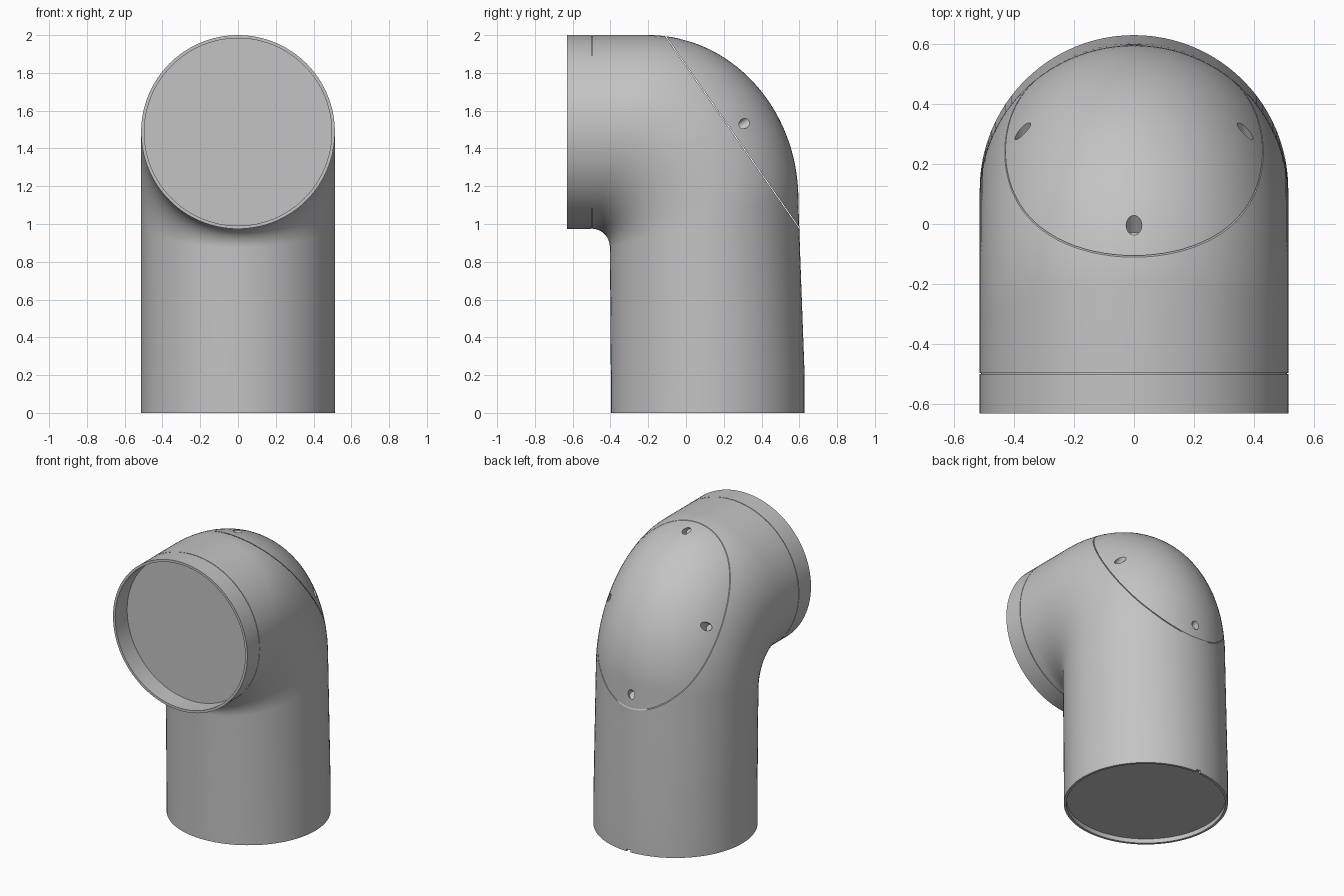
import bpy, bmesh
from math import sin, cos, pi, radians
from mathutils import Vector

if "Cube" in bpy.data.objects:
    bpy.data.objects.remove(bpy.data.objects["Cube"])

SIDES = 96
R, WALL = 0.513, 0.017
MID_Z, BASE_Y = 1.487, 0.115            # axis of the front mouth and of the base

grey = bpy.data.materials.new("plain grey")
grey.use_nodes = True
grey.diffuse_color = (0.55, 0.55, 0.55, 1)
grey.node_tree.nodes["Principled BSDF"].inputs["Base Color"].default_value = (0.55, 0.55, 0.55, 1)


def section(inner, outer, half_width=R):
    """Elliptical ring spanning two (y, z) points on the inside and outside of the bend."""
    a, b = Vector((0, *inner)), Vector((0, *outer))
    ring = []
    for i in range(SIDES):
        t = 2 * pi * i / SIDES
        ring.append((a + b) / 2 + (b - a) / 2 * cos(t) + Vector((half_width * sin(t), 0, 0)))
    return ring


def mouth(y, r):
    return section((y, MID_Z - r), (y, MID_Z + r), r)


def base(z, r):
    return section((BASE_Y - r, z), (BASE_Y + r, z), r)


# Sections from the recessed front plate, over the rim, round the bend, to the base plate
rings = [mouth(-0.5, R - WALL), mouth(-0.63, R - WALL), mouth(-0.63, R),
         mouth(-0.499, R), mouth(-0.499, R - 0.005),
         mouth(-0.495, R - 0.005), mouth(-0.495, R)]
STEPS = 40
for i in range(STEPS + 1):
    t = pi / 2 * i / STEPS
    rings.append(section((-0.495 + 0.092 * sin(t), 0.875 + 0.099 * cos(t)),
                         (-0.2 + 0.795 * sin(t), 1.13 + 0.87 * cos(t))))
rings += [section((-0.402, 0.8), (0.604, 0.85)), base(0.2, R), base(0, R),
          base(0, R - WALL), base(0.03, R - WALL)]


def loft():
    bm = bmesh.new()
    loops = [[bm.verts.new(p) for p in ring] for ring in rings]
    for a, b in zip(loops, loops[1:]):
        for i in range(SIDES):
            j = (i + 1) % SIDES
            bm.faces.new((a[i], a[j], b[j], b[i]))
    bm.faces.new(loops[0])
    bm.faces.new(loops[-1])
    bmesh.ops.recalc_face_normals(bm, faces=bm.faces)
    return bm


def add_object(name, bm):
    mesh = bpy.data.meshes.new(name)
    bm.to_mesh(mesh)
    bm.free()
    mesh.materials.append(grey)
    obj = bpy.data.objects.new(name, mesh)
    bpy.context.collection.objects.link(obj)
    return obj


def slice_part(name, point, normal):
    """Keep the side of the elbow behind the plane and close the cut."""
    bm = loft()
    bmesh.ops.bisect_plane(bm, geom=bm.verts[:] + bm.edges[:] + bm.faces[:],
                           plane_co=point, plane_no=normal, clear_outer=True)
    bmesh.ops.holes_fill(bm, edges=[e for e in bm.edges if e.is_boundary], sides=0)
    bmesh.ops.recalc_face_normals(bm, faces=bm.faces)
    return add_object(name, bm)


def cut(obj, cutter):
    cutter.hide_render = True
    mod = obj.modifiers.new("cut", 'BOOLEAN')
    mod.operation, mod.solver, mod.object = 'DIFFERENCE', 'EXACT', cutter
    bpy.context.view_layer.objects.active = obj
    bpy.ops.object.modifier_apply(modifier=mod.name)
    bpy.data.objects.remove(cutter)


# Body and rear cover, parted by a slanted hairline seam
top, low = Vector((0, -0.105, 1.99)), Vector((0, 0.595, 0.985))
along = (low - top).normalized()
normal = Vector((0, -along.z, along.y))
centre = (top + low) / 2
body = slice_part("elbow_body", centre - normal * 0.002, normal)
cover = slice_part("rear_cover", centre + normal * 0.002, -normal)

# Four screw holes in the cover
for side, slide in ((0, -0.54), (0, 0.54), (0.37, 0), (-0.37, 0)):
    bm = bmesh.new()
    bmesh.ops.create_cone(bm, cap_ends=True, segments=32, radius1=0.026, radius2=0.026, depth=0.5)
    hole = add_object("hole_cutter", bm)
    hole.rotation_euler = normal.to_track_quat('Z', 'Y').to_euler()
    hole.location = centre + along * slide + Vector((side, 0, 0)) + normal * 0.275
    cut(cover, hole)

# Small notch at the back of the base rim
bm = bmesh.new()
bmesh.ops.create_cube(bm, size=0.03)
notch = add_object("notch_cutter", bm)
notch.location = (0, BASE_Y + R - 0.005, 0)
cut(body, notch)

# Smooth shading with crisp rims
bpy.ops.object.select_all(action='DESELECT')
for obj in (body, cover):
    obj.select_set(True)
bpy.context.view_layer.objects.active = body
bpy.ops.object.shade_smooth_by_angle(angle=radians(30))
